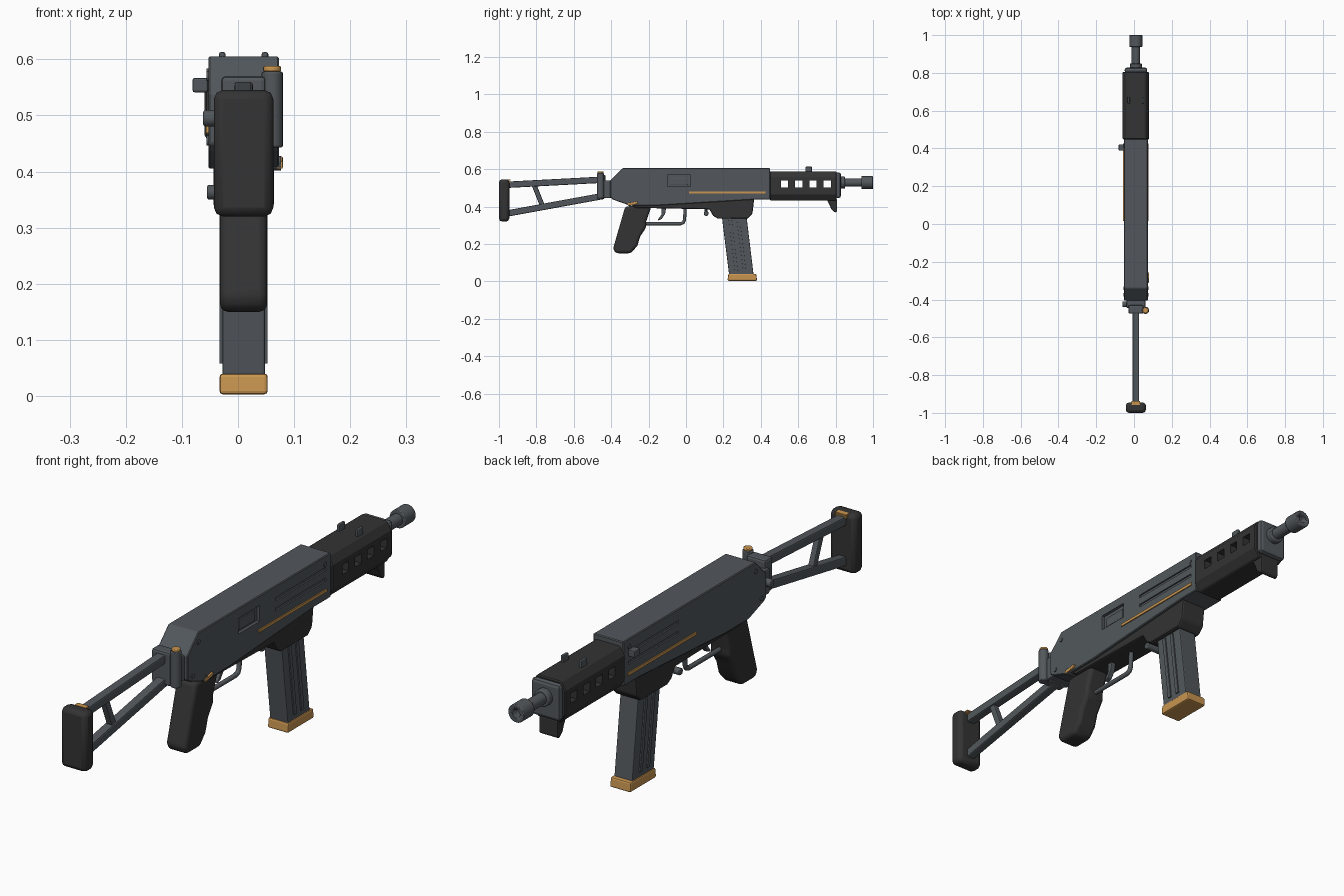
import bpy, bmesh, math
from mathutils import Vector

cube = bpy.data.objects.get("Cube")
if cube:
    bpy.data.objects.remove(cube, do_unlink=True)

CX = 0.01  # centre plane of the body


def material(name, rgb):
    m = bpy.data.materials.new(name)
    m.use_nodes = True
    m.diffuse_color = (*rgb, 1)
    bsdf = m.node_tree.nodes["Principled BSDF"]
    bsdf.inputs["Base Color"].default_value = (*rgb, 1)
    bsdf.inputs["Roughness"].default_value = 0.6
    return m


METAL = material("grey metal", (0.085, 0.097, 0.107))
DARK = material("black polymer", (0.033, 0.033, 0.033))
ORANGE = material("orange accent", (0.58, 0.30, 0.08))


def finish(bm, name, mat, bevel=0, segments=2):
    bmesh.ops.recalc_face_normals(bm, faces=bm.faces)
    me = bpy.data.meshes.new(name)
    bm.to_mesh(me)
    bm.free()
    me.materials.append(mat)
    ob = bpy.data.objects.new(name, me)
    bpy.context.collection.objects.link(ob)
    if bevel:
        mod = ob.modifiers.new("Bevel", "BEVEL")
        mod.width, mod.segments = bevel, segments
        mod.limit_method, mod.angle_limit = "ANGLE", math.radians(35)
    return ob


def prism(name, profile, half, mat, bevel=0, x=0, segments=2):
    """Side profile (y, z) extruded across x by +-half."""
    bm = bmesh.new()
    face = bm.faces.new([bm.verts.new((CX + x - half, y, z)) for y, z in profile])
    ext = bmesh.ops.extrude_face_region(bm, geom=[face])
    moved = [v for v in ext["geom"] if isinstance(v, bmesh.types.BMVert)]
    bmesh.ops.translate(bm, verts=moved, vec=(2 * half, 0, 0))
    return finish(bm, name, mat, bevel, segments)


def box(name, y0, y1, z0, z1, half, mat, bevel=0, x=0):
    return prism(name, [(y0, z0), (y1, z0), (y1, z1), (y0, z1)], half, mat, bevel, x)


def rod(name, a, b, r, mat, sides=20, bevel=0):
    """Cylinder between two points, x measured from the centre plane."""
    a, b = Vector(a), Vector(b)
    bm = bmesh.new()
    bmesh.ops.create_cone(bm, cap_ends=True, segments=sides, radius1=r, radius2=r,
                          depth=(b - a).length)
    rot = (b - a).to_track_quat("Z", "Y")
    for v in bm.verts:
        v.co = rot @ v.co + (a + b) / 2 + Vector((CX, 0, 0))
    ob = finish(bm, name, mat, bevel)
    smooth(ob)
    return ob


def smooth(ob):
    bpy.ops.object.select_all(action="DESELECT")
    ob.select_set(True)
    bpy.context.view_layer.objects.active = ob
    bpy.ops.object.shade_smooth_by_angle(angle=math.radians(35))


def tube(name, points, r, mat):
    cu = bpy.data.curves.new(name, "CURVE")
    cu.dimensions, cu.bevel_depth, cu.bevel_resolution = "3D", r, 3
    cu.use_fill_caps = True
    sp = cu.splines.new("POLY")
    sp.points.add(len(points) - 1)
    for p, (y, z) in zip(sp.points, points):
        p.co = (CX, y, z, 1)
    cu.materials.append(mat)
    ob = bpy.data.objects.new(name, cu)
    bpy.context.collection.objects.link(ob)
    return ob


def cut(target, cutters):
    for c in cutters:
        mod = target.modifiers.new("Cut", "BOOLEAN")
        mod.operation, mod.solver, mod.object = "DIFFERENCE", "EXACT", c
    dg = bpy.context.evaluated_depsgraph_get()
    me = bpy.data.meshes.new_from_object(target.evaluated_get(dg))
    target.modifiers.clear()
    target.data = me
    for c in cutters:
        bpy.data.objects.remove(c, do_unlink=True)


# Receiver with ejection port on one side and twin grooves on both
receiver = prism("receiver", [(-0.405, 0.45), (-0.405, 0.54), (-0.34, 0.605), (0.45, 0.605),
                              (0.45, 0.437), (0.36, 0.437), (-0.16, 0.405), (-0.3, 0.405),
                              (-0.39, 0.437)], 0.063, METAL, 0.003, segments=1)
cutters = [box("port_cutter", -0.1, 0.025, 0.508, 0.568, 0.012, METAL, x=0.063)]
for side in (-1, 1):
    for z in (0.515, 0.555):
        cutters.append(box("groove_cutter", 0.12, 0.42, z - 0.006, z + 0.006, 0.006, METAL,
                           x=side * 0.063))
cut(receiver, cutters)
box("bolt", -0.085, 0.01, 0.515, 0.553, 0.004, METAL, 0.002, x=0.052)

# Trim, pins and raised strip on both sides
for side, tag in ((-1, "right"), (1, "left")):
    box(tag + "_accent_strip", 0.015, 0.425, 0.469, 0.48, 0.003, ORANGE, x=side * 0.064)
    for y, z in ((-0.34, 0.57), (-0.375, 0.455), (0.415, 0.575)):
        rod(tag + "_pin", (side * 0.06, y, z), (side * 0.066, y, z), 0.009, METAL, 12)

# Lower housing and magazine well
prism("lower_housing", [(-0.31, 0.42), (-0.27, 0.393), (0.125, 0.385), (0.145, 0.35),
                        (0.17, 0.335), (0.33, 0.335), (0.355, 0.36), (0.365, 0.445),
                        (-0.31, 0.445)], 0.054, DARK, 0.007)

# Magazine with side ribs and base pad
prism("magazine", [(0.19, 0.36), (0.322, 0.36), (0.362, 0.03), (0.231, 0.03)],
      0.038, METAL, 0.004)
for side in (-1, 1):
    for dy in (-0.022, 0.022):
        prism("magazine_rib", [(0.25 + dy, 0.33), (0.266 + dy, 0.33), (0.299 + dy, 0.058),
                               (0.283 + dy, 0.058)], 0.003, METAL, 0.001, x=side * 0.04)
prism("magazine_base", [(0.222, 0.003), (0.38, 0.003), (0.376, 0.04), (0.226, 0.04)],
      0.043, ORANGE, 0.006)

# Pistol grip
grip = prism("pistol_grip", [(-0.325, 0.4), (-0.345, 0.33), (-0.39, 0.175), (-0.375, 0.15),
                             (-0.295, 0.15), (-0.26, 0.19), (-0.245, 0.24), (-0.212, 0.29),
                             (-0.213, 0.32), (-0.19, 0.385), (-0.19, 0.41)],
             0.042, DARK, 0.014, segments=3)
smooth(grip)

# Trigger and guard
tube("trigger_guard", [(-0.225, 0.308), (-0.03, 0.308), (-0.015, 0.313), (-0.008, 0.328),
                       (-0.004, 0.395)], 0.009, METAL)
prism("trigger", [(-0.13, 0.4), (-0.105, 0.4), (-0.112, 0.36), (-0.13, 0.333), (-0.15, 0.325),
                  (-0.148, 0.334), (-0.132, 0.355)], 0.01, METAL, 0.003)

# Controls
rod("magazine_release", (-0.065, 0.108, 0.363), (0.02, 0.108, 0.363), 0.013, METAL, 16, 0.003)
box("release_mount", 0.1, 0.116, 0.365, 0.395, 0.01, DARK)
rod("selector_pivot", (0.045, -0.3, 0.415), (0.067, -0.3, 0.415), 0.013, METAL, 16)
prism("selector_lever", [(-0.31, 0.405), (-0.265, 0.413), (-0.255, 0.422), (-0.262, 0.427),
                         (-0.31, 0.418)], 0.006, ORANGE, 0.002, x=0.064)
box("charging_handle", 0.388, 0.422, 0.541, 0.567, 0.014, METAL, 0.004, x=-0.077)

# Handguard, chamfered section with four through windows
bm = bmesh.new()
section = [(-0.07, 0.465), (-0.048, 0.432), (0.048, 0.432), (0.07, 0.465),
           (0.07, 0.558), (0.05, 0.588), (-0.05, 0.588), (-0.07, 0.558)]
front = bm.faces.new([bm.verts.new((CX + x, 0.448, z)) for x, z in section])
ext = bmesh.ops.extrude_face_region(bm, geom=[front])
bmesh.ops.translate(bm, vec=(0, 0.357, 0),
                    verts=[v for v in ext["geom"] if isinstance(v, bmesh.types.BMVert)])
handguard = finish(bm, "handguard", DARK, 0.004, 1)
windows = [box("window_cutter", y - 0.019, y + 0.019, 0.501, 0.538, 0.1, DARK)
           for y in (0.527, 0.603, 0.679, 0.755)]
cut(handguard, windows)
prism("hand_stop", [(0.752, 0.438), (0.808, 0.438), (0.808, 0.375), (0.797, 0.367),
                    (0.777, 0.385), (0.768, 0.408)], 0.04, DARK, 0.005)
box("front_plate", 0.8, 0.828, 0.445, 0.583, 0.06, METAL, 0.012)

# Sight posts
for x in (-0.038, 0.038):
    box("sight_post", 0.638, 0.673, 0.58, 0.613, 0.006, METAL, 0.004, x=x)

# Barrel and bored muzzle
AXIS = 0.528
rod("barrel_collar", (0, 0.82, AXIS), (0, 0.85, AXIS), 0.032, METAL, 24, 0.004)
rod("barrel", (0, 0.84, AXIS), (0, 0.95, AXIS), 0.022, METAL, 24)
muzzle = rod("muzzle", (0, 0.937, AXIS), (0, 1.0, AXIS), 0.034, METAL, 24, 0.003)
cut(muzzle, [rod("bore_cutter", (0, 0.96, AXIS), (0, 1.02, AXIS), 0.016, METAL, 16)])

# Stock hinge
box("hinge_block", -0.445, -0.4, 0.445, 0.54, 0.05, METAL, 0.006)
box("hinge_bracket", -0.475, -0.43, 0.443, 0.57, 0.04, METAL, 0.008)
rod("hinge_post", (0.051, -0.457, 0.443), (0.051, -0.457, 0.578), 0.019, METAL, 20, 0.003)
rod("hinge_cap", (0.051, -0.457, 0.578), (0.051, -0.457, 0.588), 0.016, ORANGE, 20, 0.003)
rod("hinge_bolt", (-0.072, -0.425, 0.495), (-0.04, -0.425, 0.495), 0.015, METAL, 16, 0.004)

# Skeleton stock
def bar(name, y0, z0, y1, z1, t, half):
    d = Vector((y1 - y0, z1 - z0)).normalized() * t
    n = (-d.y, d.x)
    prism(name, [(y0 + n[0], z0 + n[1]), (y1 + n[0], z1 + n[1]),
                 (y1 - n[0], z1 - n[1]), (y0 - n[0], z0 - n[1])], half, METAL, 0.005)


bar("stock_upper_bar", -0.96, 0.516, -0.45, 0.543, 0.017, 0.017)
bar("stock_lower_bar", -0.96, 0.362, -0.44, 0.457, 0.017, 0.017)
bar("stock_strut", -0.812, 0.515, -0.768, 0.405, 0.013, 0.012)
butt = box("butt_pad", -1.0, -0.945, 0.32, 0.545, 0.053, DARK, 0.016)
smooth(butt)
for i in range(3):
    box("butt_accent", -0.957, -0.937, 0.529 + i * 0.006, 0.533 + i * 0.006, 0.023, ORANGE)
